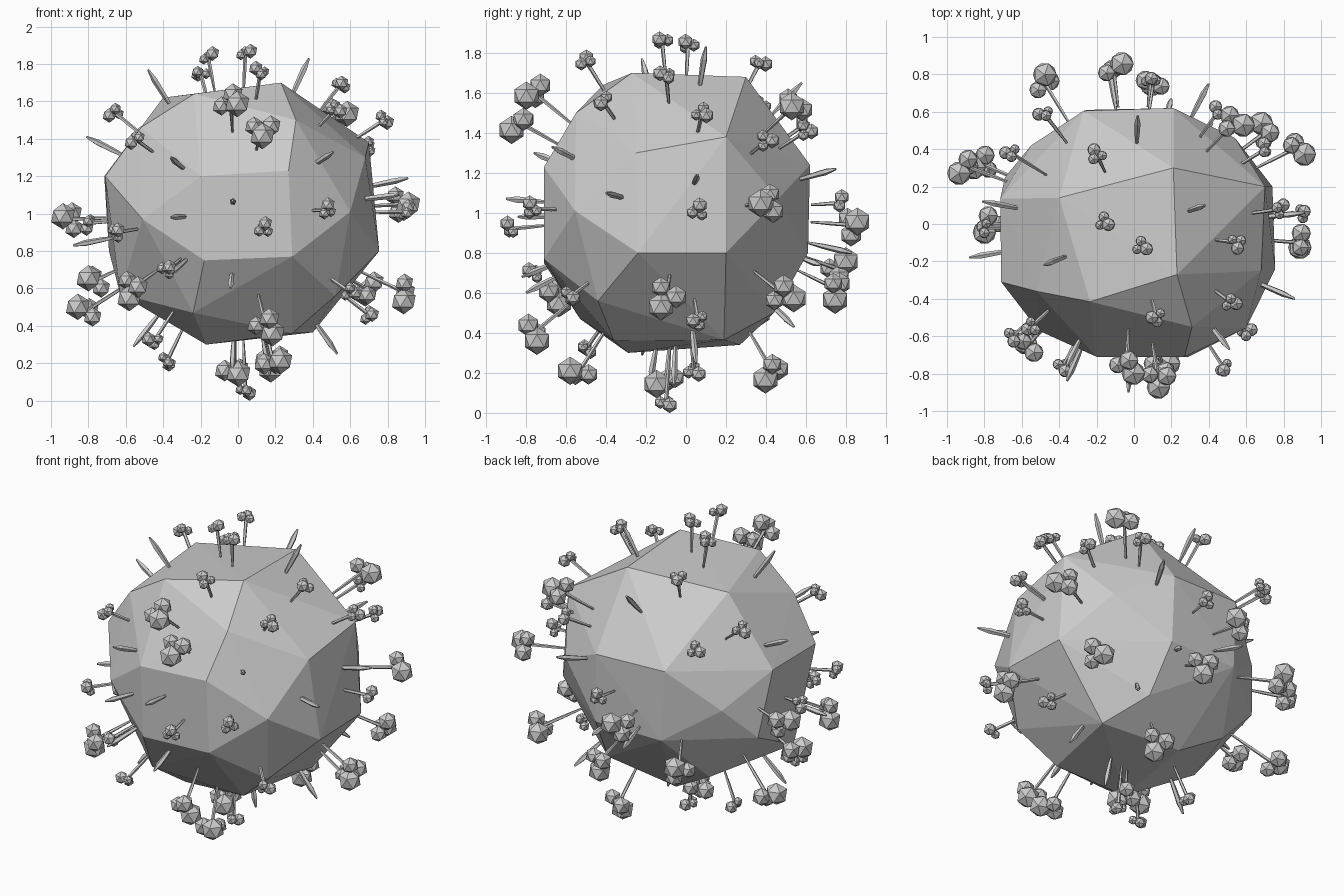
import bpy, bmesh, math, random
from mathutils import Vector

random.seed(4)
CENTRE = Vector((0, -0.03, 1.0))


def finish(name, bm):
    me = bpy.data.meshes.new(name)
    bm.to_mesh(me)
    bm.free()
    ob = bpy.data.objects.new(name, me)
    bpy.context.collection.objects.link(ob)
    return ob


# faceted body: convex shell around a few corner points
corners = [
    (-.20, -.71, 1.20), (.27, -.71, 1.23), (.29, -.71, .77), (-.18, -.71, .75),    # front
    (.60, -.555, 1.01), (-.51, -.57, .97), (.31, -.55, 1.50), (-.235, -.415, 1.64),
    (.23, -.27, 1.70), (.21, .30, 1.68), (-.40, .14, 1.62),                        # top
    (.70, .20, 1.38), (.68, -.25, 1.30), (.755, -.24, .80), (.74, .20, .80),       # right
    (-.715, .135, 1.20), (-.71, -.31, 1.20), (-.52, -.36, 1.46), (-.69, .25, .80),  # left
    (-.63, -.20, .57), (-.27, .605, 1.25), (.21, .62, 1.24), (.22, .61, .80),      # back
    (-.25, .61, .80), (.54, .46, 1.07), (-.55, .42, 1.0), (-.24, -.53, .47),
    (.52, -.44, .56), (-.17, -.29, .30), (.29, -.36, .36), (.40, .19, .365),       # bottom
    (-.12, .27, .34), (.25, .44, .50), (-.40, .33, .50),
]
bm = bmesh.new()
for c in corners:
    bm.verts.new(c)
bmesh.ops.convex_hull(bm, input=bm.verts[:])
finish("body", bm)


def rod(bm, a, b, profile, sides=5):
    """Loft a thin rod from a to b; profile is (fraction, radius) pairs."""
    axis = (b - a).normalized()
    u = axis.orthogonal().normalized()
    v = axis.cross(u)
    rings = []
    for t, r in profile:
        p = a.lerp(b, t)
        rings.append([bm.verts.new(p + r * (math.cos(w) * u + math.sin(w) * v))
                      for w in [2 * math.pi * i / sides for i in range(sides)]])
    for lo, hi in zip(rings, rings[1:]):
        for i in range(sides):
            j = (i + 1) % sides
            bm.faces.new((lo[i], lo[j], hi[j], hi[i]))
    bm.faces.new(rings[0][::-1])
    bm.faces.new(rings[-1])
    return u, v


def root(tip):
    return CENTRE + (tip - CENTRE).normalized() * 0.66


def bud_spike(name, tip, bud):
    """Stem with three faceted buds clustered at its end."""
    tip = Vector(tip)
    bm = bmesh.new()
    base = root(tip)
    u, v = rod(bm, base, tip, [(0, .006), (.5, .010), (1, .011)])
    axis = (tip - base).normalized()
    spin = random.uniform(0, 2 * math.pi)
    for k, size in enumerate((1.1, .9, .8)):
        w = spin + k * 2 * math.pi / 3
        p = tip + bud * .8 * (math.cos(w) * u + math.sin(w) * v) + axis * bud * (.3 - .3 * k)
        made = bmesh.ops.create_icosphere(bm, subdivisions=1, radius=bud * size)
        bmesh.ops.translate(bm, verts=made["verts"], vec=p)
    finish(name, bm)


# large bud clusters: head positions
large = [
    (-.04, -.76, 1.60), (.13, -.83, 1.45), (.87, .41, 1.05), (.53, .54, 1.54),
    (-.11, .83, .94), (.10, .75, .62), (.18, .43, .21), (-.02, -.10, .16),
    (.19, -.54, .20), (.15, -.76, .40), (.89, -.10, .58), (-.81, .32, .48),
    (-.90, .31, .97), (-.57, -.65, .60), (-.77, 0, .64), (-.48, .76, .72),
    (.70, .49, .59),
]
for i, p in enumerate(large):
    bud_spike(f"large_bud_spike_{i + 1}", p, .064)

# small bud clusters: head positions
small = [
    (.04, -.12, 1.86), (-.16, .01, 1.84), (-.20, .37, 1.75), (.12, -.50, 1.76),
    (.55, -.10, 1.69), (.78, .08, 1.50), (.52, -.42, 1.56), (.70, .40, 1.36),
    (.90, .06, 1.01), (.14, -.88, .92), (.48, -.77, 1.02), (-.38, -.76, .70),
    (-.65, -.60, .90), (-.38, .04, .21), (-.45, -.50, .32), (-.66, .38, 1.54),
    (-.55, -.55, 1.40), (.45, .60, 1.41), (.70, .06, .46), (.60, -.58, .58),
    (-.48, .59, 1.44), (.09, .77, 1.05), (-.80, -.02, .95), (.04, -.10, .05),
]
for i, p in enumerate(small):
    bud_spike(f"small_bud_spike_{i + 1}", p, .036)

# bare pins: tip positions
pins = [
    (-.03, -.90, 1.07), (-.36, -.84, .98), (-.04, -.80, .60), (.51, -.67, 1.33),
    (-.36, -.76, 1.30), (-.48, -.22, 1.77), (.38, .10, 1.83), (.02, .58, 1.65),
    (.40, .75, 1.22), (-.13, .83, .80), (-.88, -.18, .83), (-.81, .12, 1.41),
    (.91, .06, 1.19), (.86, -.40, 1.10), (.53, .05, .25), (-.03, -.18, .16),
    (.17, -.06, .14), (-.56, -.22, .29), (-.36, -.82, .68), (.20, .67, .74),
    (.42, .54, .43),
]
for i, p in enumerate(pins):
    bm = bmesh.new()
    tip = Vector(p)
    rod(bm, root(tip), tip, [(0, .006), (.35, .014), (.75, .017), (1, .006)])
    finish(f"pin_{i + 1}", bm)
